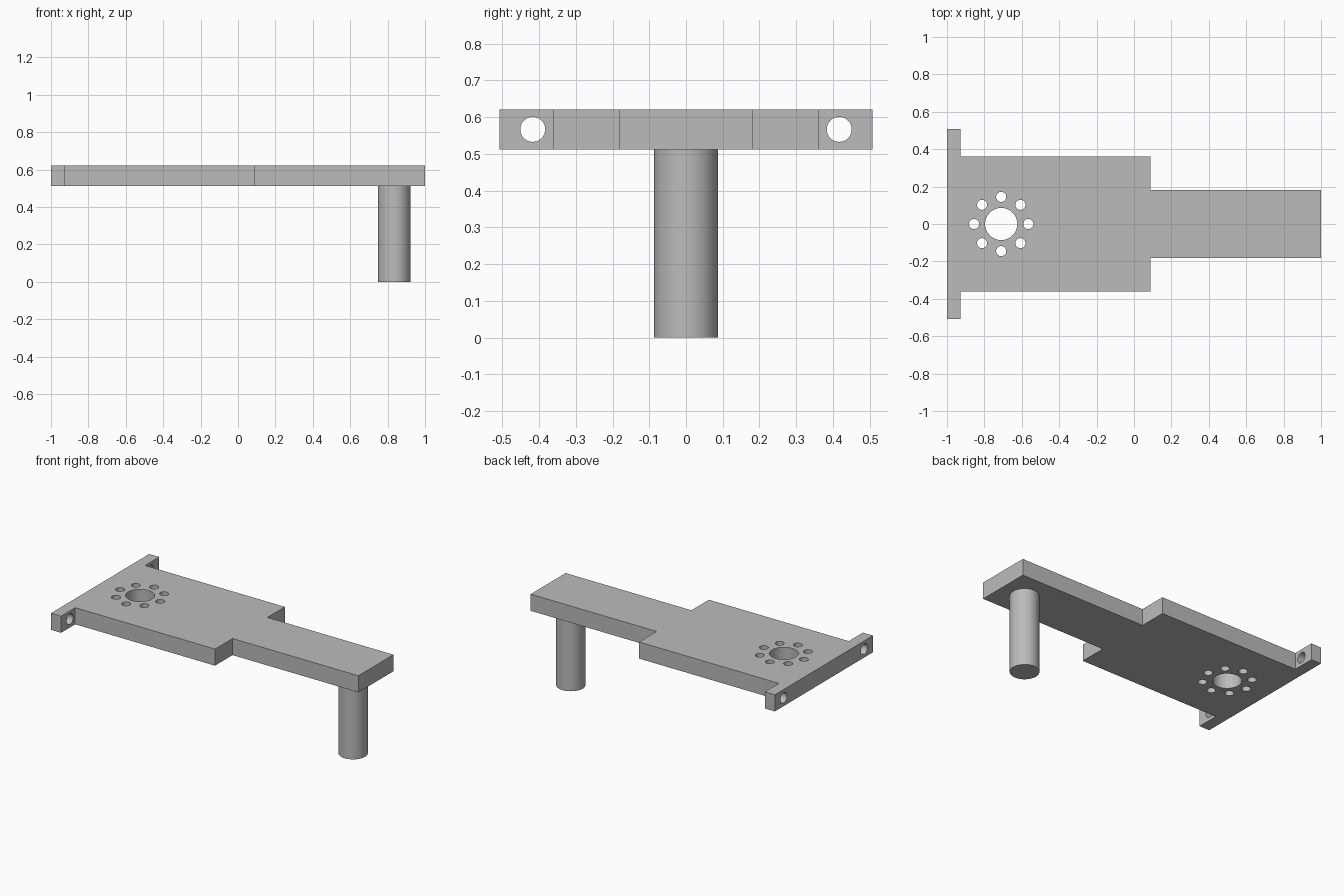
import bpy, bmesh
from math import cos, sin, pi
from mathutils import Matrix, Vector

cube = bpy.data.objects.get("Cube")
if cube:
    bpy.data.objects.remove(cube, do_unlink=True)

BOTTOM, TOP = 0.512, 0.621
MID = (BOTTOM + TOP) / 2

grey = bpy.data.materials.new("plain grey")
grey.use_nodes = True
colour = (0.5, 0.5, 0.5, 1)
grey.diffuse_color = colour
grey.node_tree.nodes["Principled BSDF"].inputs["Base Color"].default_value = colour


def make_object(name, bm):
    bmesh.ops.recalc_face_normals(bm, faces=bm.faces)
    mesh = bpy.data.meshes.new(name)
    bm.to_mesh(mesh)
    bm.free()
    mesh.materials.append(grey)
    obj = bpy.data.objects.new(name, mesh)
    bpy.context.collection.objects.link(obj)
    return obj


def add_cylinder(bm, centre, radius, length, axis="Z", sides=48):
    turn = Matrix.Rotation(pi / 2, 4, "Y") if axis == "X" else Matrix()
    bmesh.ops.create_cone(bm, cap_ends=True, segments=sides, radius1=radius, radius2=radius,
                          depth=length, matrix=Matrix.Translation(centre) @ turn)


def smooth(obj):
    bpy.ops.object.select_all(action="DESELECT")
    obj.select_set(True)
    bpy.context.view_layer.objects.active = obj
    bpy.ops.object.shade_smooth_by_angle(angle=pi / 6)


# Stepped plate: end flange, wide body and narrow arm in one outline
half = [(-1, 0.508), (-0.927, 0.508), (-0.927, 0.362),
        (0.087, 0.362), (0.087, 0.181), (1, 0.181)]
outline = half + [(x, -y) for x, y in reversed(half)]
bm = bmesh.new()
face = bm.faces.new([bm.verts.new((x, y, BOTTOM)) for x, y in outline])
lift = bmesh.ops.extrude_face_region(bm, geom=[face])
bmesh.ops.translate(bm, vec=(0, 0, TOP - BOTTOM),
                    verts=[v for v in lift["geom"] if isinstance(v, bmesh.types.BMVert)])
plate = make_object("stepped_plate", bm)

# Holes: centre bore, ring of eight, and one through each flange ear
hub = Vector((-0.71, 0, MID))
bm = bmesh.new()
add_cylinder(bm, hub, 0.086, 0.3, sides=64)
for i in range(8):
    a = i * pi / 4
    add_cylinder(bm, hub + Vector((cos(a), sin(a), 0)) * 0.145, 0.027, 0.3, sides=32)
for side in (-1, 1):
    add_cylinder(bm, (-0.96, side * 0.417, MID), 0.034, 0.2, "X", 32)
cutter = make_object("hole_cutter", bm)
cutter.hide_render = True

cut = plate.modifiers.new("holes", "BOOLEAN")
cut.operation = "DIFFERENCE"
cut.solver = "EXACT"
cut.object = cutter
bpy.context.view_layer.objects.active = plate
bpy.ops.object.modifier_apply(modifier=cut.name)
bpy.data.objects.remove(cutter, do_unlink=True)
smooth(plate)

# Round post under the end of the arm
bm = bmesh.new()
add_cylinder(bm, (0.835, 0, BOTTOM / 2), 0.087, BOTTOM, sides=64)
smooth(make_object("round_post", bm))
